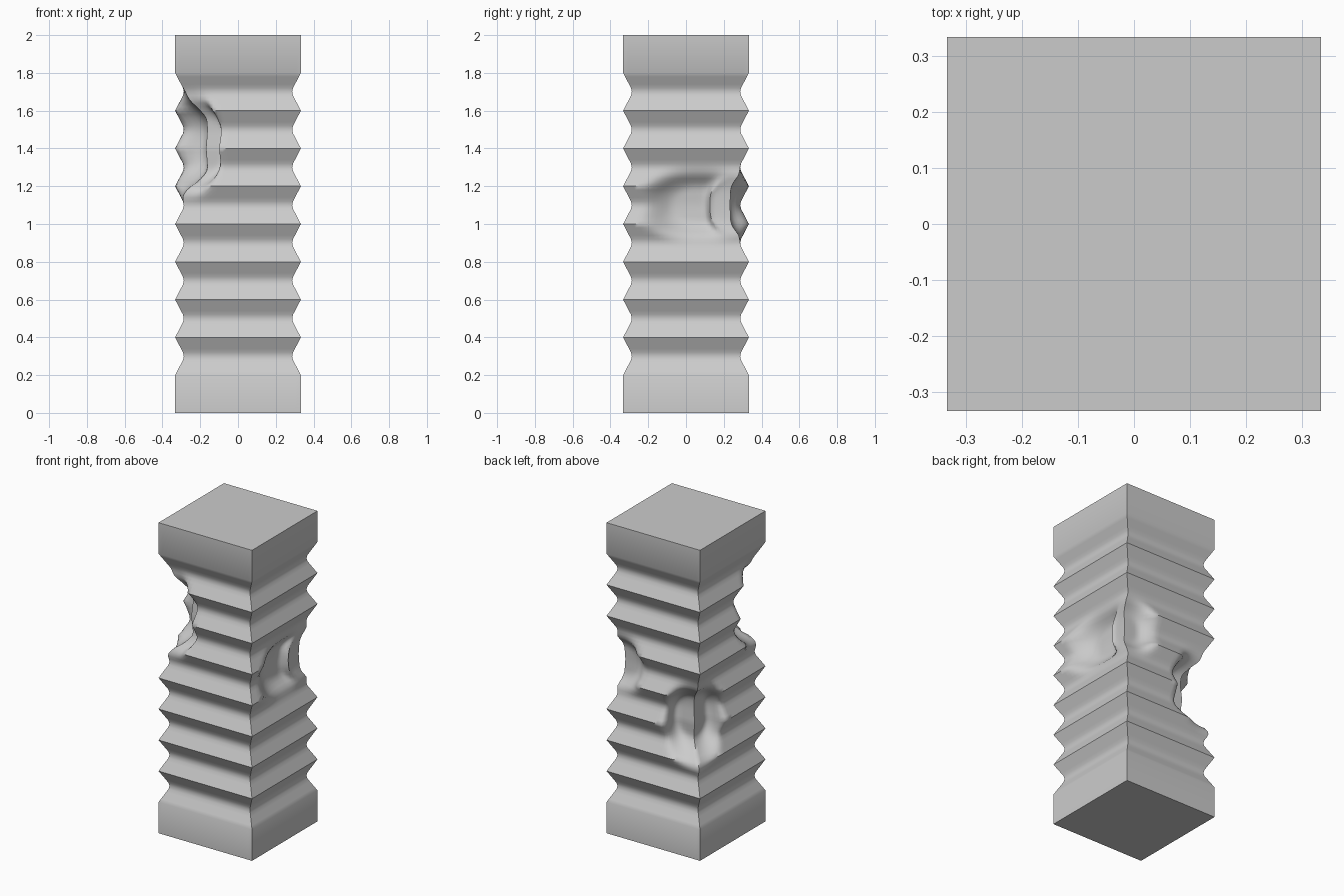
import bpy, bmesh, math
from mathutils import Vector

if "Cube" in bpy.data.objects:
    bpy.data.objects.remove(bpy.data.objects["Cube"])

HALF, VALLEY, N = 0.333, 0.287, 24


def half_width(z):
    # pleated profile: peaks every 0.2, narrow flat valleys between
    if z <= 0.2 or z >= 1.8:
        return HALF
    d = abs((z + 0.1) % 0.2 - 0.1)
    return max(VALLEY, HALF - (HALF - VALLEY) * d / 0.088)


# dents: centre, reach on each axis, inward push
DENTS = [
    ((-0.31, -0.31, 1.42), (0.23, 0.24, 0.31), (0.14, 0.075, 0)),   # front left corner
    ((0.31, 0.07, 1.10), (0.25, 0.31, 0.21), (-0.085, 0, 0)),       # right face
    ((0.31, 0.31, 1.10), (0.24, 0.22, 0.21), (-0.03, -0.07, 0)),    # back right corner
    ((-0.31, 0.31, 0.83), (0.27, 0.27, 0.29), (0.11, -0.11, 0)),    # back left corner
]


def dent(co, flat):
    # flatten the pleats inside each dent and push the skin inward
    for c, r, push in DENTS:
        m = sum(abs((flat[i] - c[i]) / r[i]) ** 2.6 for i in range(3)) ** (1 / 2.6)
        t = min(max((1 - m) / 0.6, 0), 1)
        w = t * t * (3 - 2 * t)
        k = min(w * 1.6, 1)
        co = co.lerp(flat + (co - flat) * 0.15, k if co.z > 0.2 else 0) + Vector(push) * w
        flat = flat + Vector(push) * w * 0.0
    return co


# square outline, walked once around
s = [-1 + 2 * i / N for i in range(N)]
outline = ([(t, -1) for t in s] + [(1, t) for t in s] +
           [(-t, 1) for t in s] + [(-1, -t) for t in s])
levels = [0] + [0.2 + 0.02 * i for i in range(81)] + [2]

# pleated column
bm = bmesh.new()
rings = []
for z in levels:
    h = half_width(z)
    rings.append([bm.verts.new(dent(Vector((x * h, y * h, z)), Vector((x * 0.305, y * 0.305, z))))
                  for x, y in outline])
count = len(outline)
for a, b in zip(rings, rings[1:]):
    for i in range(count):
        j = (i + 1) % count
        bm.faces.new((a[i], a[j], b[j], b[i]))
bm.faces.new(rings[0][::-1])
bm.faces.new(rings[-1])
mesh = bpy.data.meshes.new("dented_pleated_column")
bm.to_mesh(mesh)
bm.free()
column = bpy.data.objects.new("dented_pleated_column", mesh)
bpy.context.collection.objects.link(column)
bpy.context.view_layer.objects.active = column
column.select_set(True)
bpy.ops.object.shade_smooth_by_angle(angle=math.radians(55))
